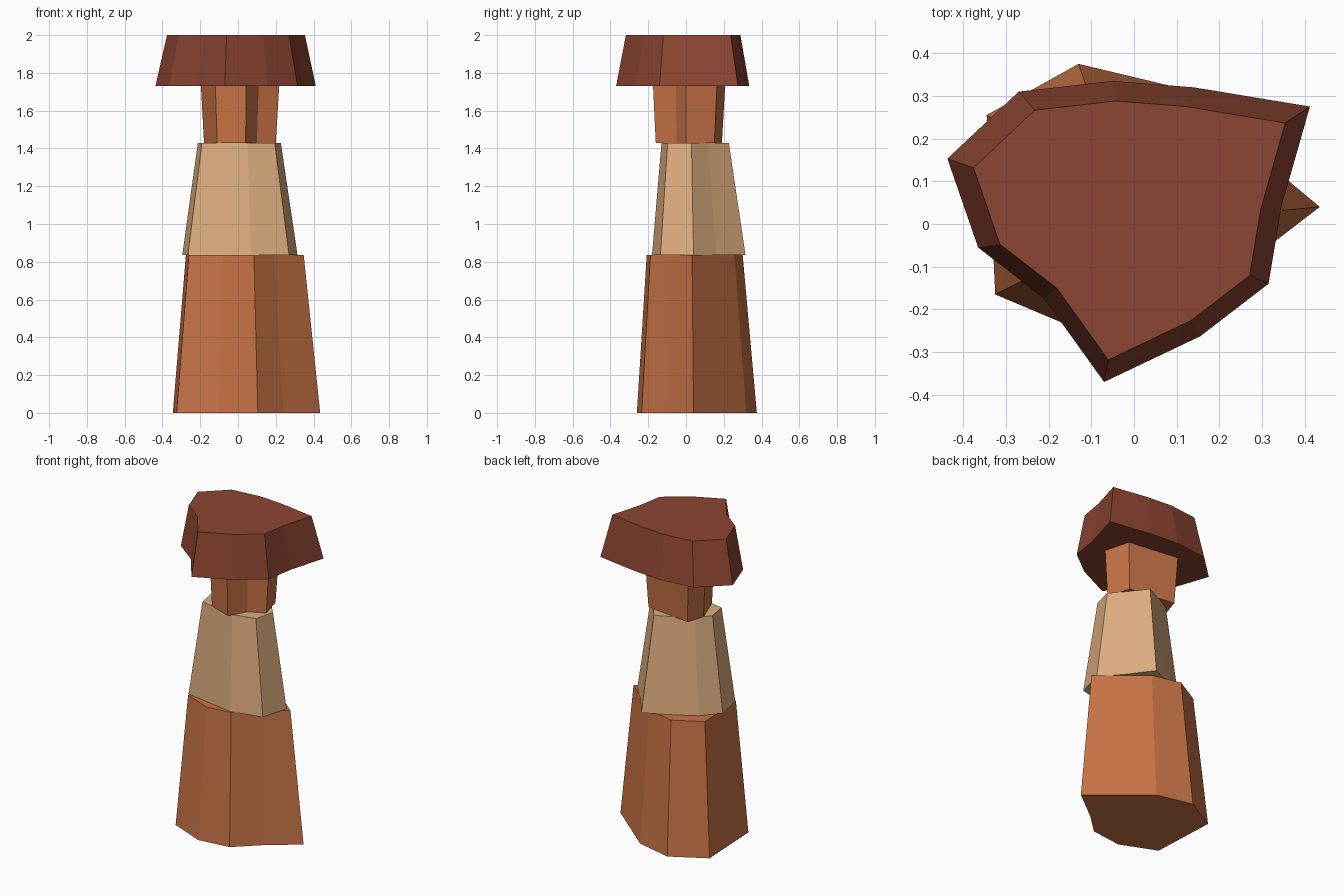
import bpy
import bmesh

if "Cube" in bpy.data.objects:
    bpy.data.objects.remove(bpy.data.objects["Cube"])


def srgb(r, g, b):
    """8-bit display colour to linear RGBA."""
    def lin(c):
        c /= 255
        return c / 12.92 if c <= 0.04045 else ((c + 0.055) / 1.055) ** 2.4
    return (lin(r), lin(g), lin(b), 1.0)


def material(name, rgb):
    mat = bpy.data.materials.new(name)
    mat.diffuse_color = srgb(*rgb)
    mat.use_nodes = True
    mat.node_tree.nodes["Principled BSDF"].inputs["Base Color"].default_value = mat.diffuse_color
    return mat


def rock_tier(name, outline, z0, z1, taper, mat):
    """Irregular prism whose upper outline is the lower one scaled by taper."""
    bm = bmesh.new()
    low = [bm.verts.new((x, y, z0)) for x, y in outline]
    high = [bm.verts.new((x * taper, y * taper, z1)) for x, y in outline]
    n = len(outline)
    bm.faces.new(low[::-1])
    bm.faces.new(high)
    for i in range(n):
        j = (i + 1) % n
        bm.faces.new((low[i], low[j], high[j], high[i]))
    bmesh.ops.recalc_face_normals(bm, faces=bm.faces)
    mesh = bpy.data.meshes.new(name)
    bm.to_mesh(mesh)
    bm.free()
    mesh.materials.append(mat)
    obj = bpy.data.objects.new(name, mesh)
    bpy.context.collection.objects.link(obj)
    return obj


orange = material("orange_rock", (200, 115, 70))
tan = material("tan_rock", (220, 172, 126))
red = material("dark_red_rock", (140, 69, 50))

# Outlines run counter-clockwise from the front left
base = [(-.325, -.165), (-.10, -.26), (.105, -.235), (.24, -.11),
        (.435, .04), (.10, .32), (-.13, .375), (-.345, .255)]
middle = [(-.265, -.12), (.07, -.18), (.27, -.135), (.315, .04), (.21, .16),
          (.095, .315), (-.06, .24), (-.20, .16), (-.295, .05)]
neck = [(-.11, -.105), (.04, -.16), (.10, -.05), (.20, 0),
        (.16, .15), (-.145, .19), (-.18, .08)]
cap = [(-.365, -.055), (-.21, -.175), (-.07, -.37), (.155, -.263),
       (.315, -.14), (.345, .04), (.412, .275), (.14, .32),
       (-.05, .335), (-.27, .31), (-.437, .153)]

# Stacked tiers from the ground up
rock_tier("base_rock", base, 0.0, 0.835, 0.80, orange)
rock_tier("middle_rock", middle, 0.835, 1.43, 0.72, tan)
rock_tier("neck_rock", neck, 1.43, 1.73, 1.09, orange)
rock_tier("cap_rock", cap, 1.73, 2.0, 0.86, red)
